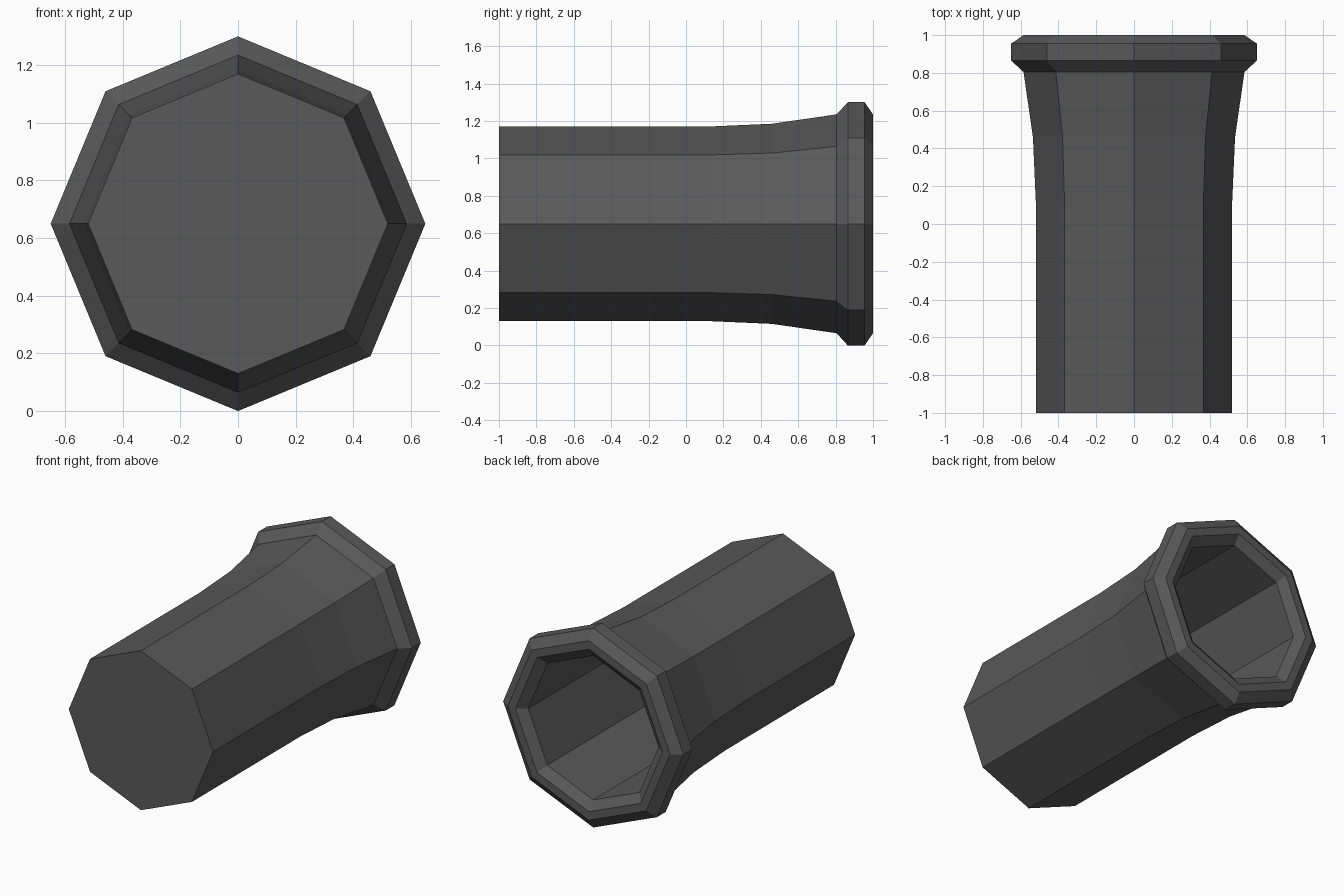
import bpy, bmesh, math

if "Cube" in bpy.data.objects:
    bpy.data.objects.remove(bpy.data.objects["Cube"])

SIDES = 8
CENTRE_Z = 0.65

# (y, radius): closed front end, flared body, collar, rim, bore
PROFILE = [(-1.0, 0.52), (0.12, 0.52), (0.46, 0.535), (0.805, 0.585),
           (0.865, 0.65), (0.955, 0.65), (1.0, 0.585),
           (1.0, 0.53), (0.955, 0.47), (-0.9, 0.47)]

grey = bpy.data.materials.new("dark grey")
grey.diffuse_color = (0.1, 0.1, 0.1, 1)
grey.use_nodes = True
grey.node_tree.nodes["Principled BSDF"].inputs["Base Color"].default_value = grey.diffuse_color


def ring(bm, y, r):
    angles = [2 * math.pi * i / SIDES for i in range(SIDES)]
    return [bm.verts.new((r * math.sin(a), y, CENTRE_Z + r * math.cos(a)))
            for a in angles]


# Octagonal tube turned around the y axis
bm = bmesh.new()
rings = [ring(bm, y, r) for y, r in PROFILE]
for a, b in zip(rings, rings[1:]):
    for i in range(SIDES):
        j = (i + 1) % SIDES
        bm.faces.new((a[i], a[j], b[j], b[i]))

# Closed front end and bore floor
bm.faces.new(rings[0])
bm.faces.new(rings[-1])
bmesh.ops.recalc_face_normals(bm, faces=bm.faces[:])

mesh = bpy.data.meshes.new("flared_tube")
bm.to_mesh(mesh)
bm.free()
mesh.materials.append(grey)
tube = bpy.data.objects.new("flared_tube", mesh)
bpy.context.collection.objects.link(tube)
